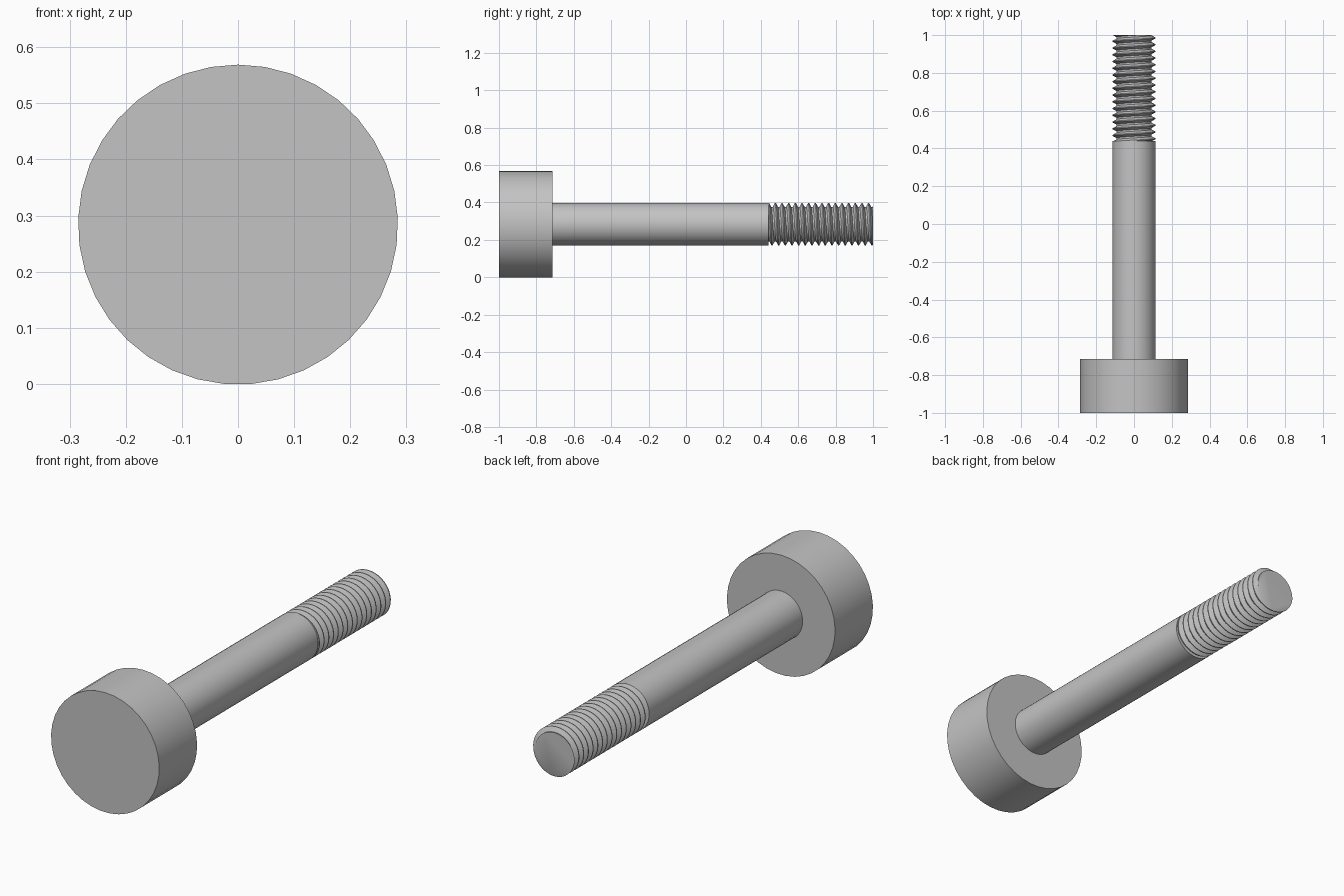
import bpy, bmesh, math
from mathutils import Vector

default = bpy.data.objects.get("Cube")
if default:
    bpy.data.objects.remove(default, do_unlink=True)

SIDES = 37
HEAD_R, SHANK_R, ROOT_R = 0.285, 0.114, 0.093
HEAD_END, THREAD_START, TIP = -0.715, 0.44, 1.0
PITCH = 0.0356
AXIS_Z = HEAD_R * math.cos(math.pi / SIDES)

# Plain grey metal for the whole bolt
steel = bpy.data.materials.new("grey steel")
steel.use_nodes = True
steel.diffuse_color = (0.55, 0.55, 0.55, 1)
steel.node_tree.nodes["Principled BSDF"].inputs["Base Color"].default_value = steel.diffuse_color


def ring_point(i, radius, y):
    """Point at step i around the bolt axis, counted from the top."""
    a = math.tau * i / SIDES
    return Vector((radius * math.sin(a), y, AXIS_Z + radius * math.cos(a)))


def finish(bm, name):
    bmesh.ops.recalc_face_normals(bm, faces=bm.faces)
    mesh = bpy.data.meshes.new(name)
    bm.to_mesh(mesh)
    bm.free()
    mesh.materials.append(steel)
    ob = bpy.data.objects.new(name, mesh)
    bpy.context.collection.objects.link(ob)
    bpy.ops.object.select_all(action="DESELECT")
    ob.select_set(True)
    bpy.context.view_layer.objects.active = ob
    bpy.ops.object.shade_smooth_by_angle(angle=math.radians(30))
    return ob


def cylinder(name, radius, y0, y1):
    bm = bmesh.new()
    ends = [[bm.verts.new(ring_point(i, radius, y)) for i in range(SIDES)] for y in (y0, y1)]
    for ring in ends:
        bm.faces.new(ring)
    a, b = ends
    for i in range(SIDES):
        j = (i + 1) % SIDES
        bm.faces.new((a[i], a[j], b[j], b[i]))
    return finish(bm, name)


cylinder("head", HEAD_R, -1.0, HEAD_END)
cylinder("shank", SHANK_R, HEAD_END, THREAD_START)

# Right-handed helical thread: crest flat, flank, root flat, flank
bm = bmesh.new()
profile = [(0, SHANK_R), (0.125, SHANK_R), (0.44, ROOT_R), (0.69, ROOT_R)]
turns = math.ceil((TIP - THREAD_START) / PITCH) + 4
begin = THREAD_START - 2 * PITCH
columns = [[bm.verts.new(ring_point(i, r, begin + PITCH * (i / SIDES + f))) for f, r in profile]
           for i in range(turns * SIDES)]
for i in range(len(columns) - SIDES - 1):
    # The last profile point joins the first one of the next turn
    a = columns[i] + [columns[i + SIDES][0]]
    b = columns[i + 1] + [columns[i + SIDES + 1][0]]
    for k in range(len(profile)):
        bm.faces.new((a[k], a[k + 1], b[k + 1], b[k]))

# Trim the thread flat at both ends and close it
for y, side in ((THREAD_START, -1), (TIP, 1)):
    cut = bmesh.ops.bisect_plane(
        bm, geom=bm.verts[:] + bm.edges[:] + bm.faces[:], dist=1e-6,
        plane_co=(0, y, 0), plane_no=(0, side, 0), clear_outer=True)
    rim = [e for e in cut["geom_cut"] if isinstance(e, bmesh.types.BMEdge)]
    bmesh.ops.contextual_create(bm, geom=rim)
finish(bm, "thread")
